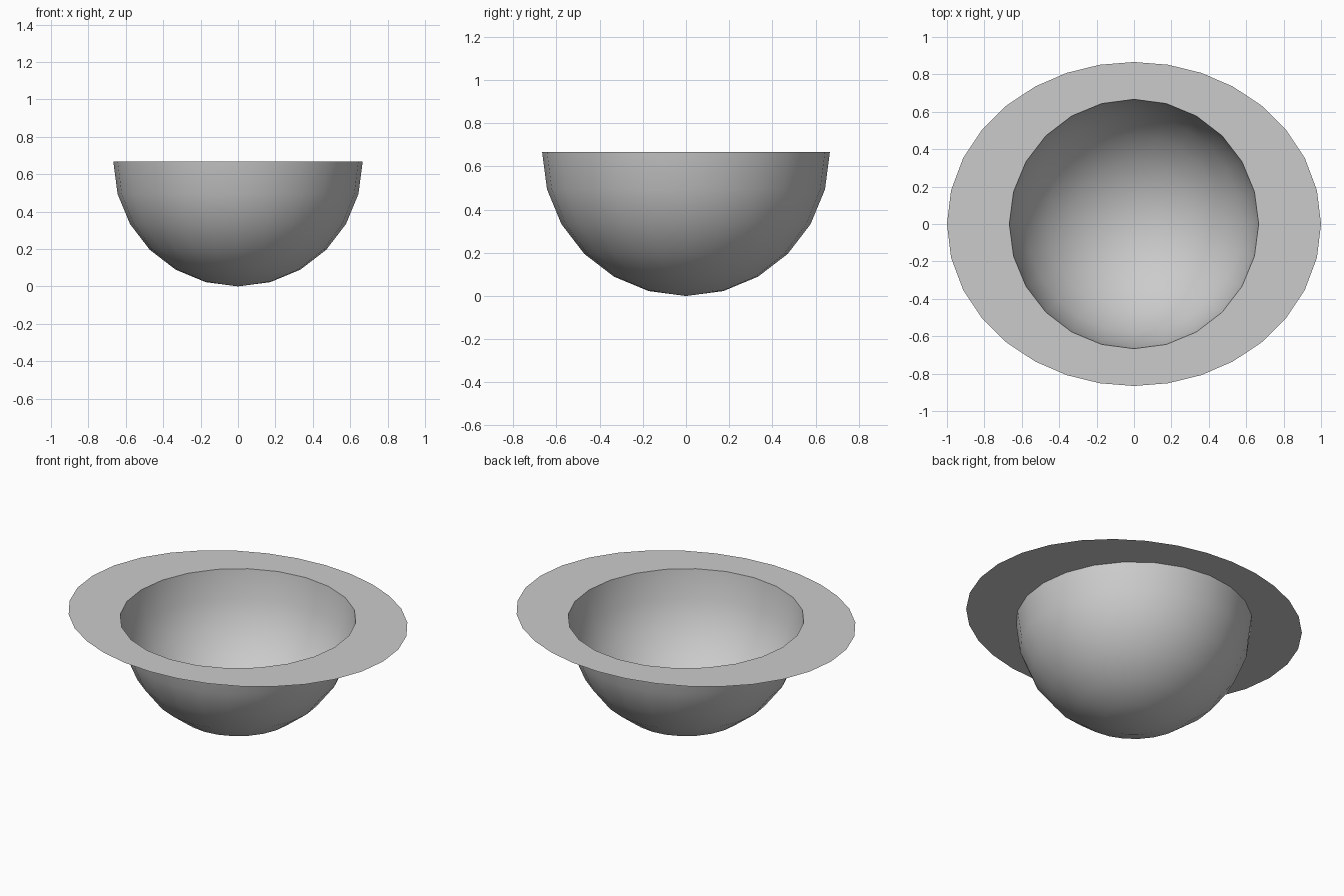
import bpy, bmesh
from math import sin, cos, pi

cube = bpy.data.objects.get("Cube")
if cube:
    bpy.data.objects.remove(cube, do_unlink=True)

RADIUS = 2 / 3
BOWL_SIDES, BRIM_SIDES = 24, 32
BRIM_X, BRIM_Y = 1.0, 0.866

grey = bpy.data.materials.new("light grey")
grey.use_nodes = True
colour = (0.6, 0.6, 0.6, 1)
grey.diffuse_color = colour
grey.node_tree.nodes["Principled BSDF"].inputs["Base Color"].default_value = colour


def add_object(name, bm):
    mesh = bpy.data.meshes.new(name)
    bm.to_mesh(mesh)
    bm.free()
    mesh.materials.append(grey)
    obj = bpy.data.objects.new(name, mesh)
    bpy.context.collection.objects.link(obj)
    return obj


def closed_loop(bm, points):
    verts = [bm.verts.new(p) for p in points]
    return [bm.edges.new((a, b)) for a, b in zip(verts, verts[1:] + verts[:1])]


# Bowl: open lower half of a sphere
bm = bmesh.new()
bmesh.ops.create_uvsphere(bm, u_segments=BOWL_SIDES, v_segments=BOWL_SIDES // 2, radius=RADIUS)
upper = [v for v in bm.verts if v.co.z > 0.01]
bmesh.ops.delete(bm, geom=upper, context="VERTS")
bmesh.ops.translate(bm, verts=bm.verts, vec=(0, 0, RADIUS))
for face in bm.faces:
    face.smooth = True
add_object("bowl", bm)

# Brim: flat oval sheet with a round hole, its outer points evenly spaced
bm = bmesh.new()
outer = []
for i in range(BRIM_SIDES):
    a = 2 * pi * i / BRIM_SIDES
    a -= 0.036 * sin(2 * a)
    outer.append((BRIM_X * sin(a), BRIM_Y * cos(a), RADIUS))
inner = []
for i in range(BOWL_SIDES):
    a = 2 * pi * i / BOWL_SIDES
    inner.append((RADIUS * sin(a), RADIUS * cos(a), RADIUS))
edges = closed_loop(bm, outer) + closed_loop(bm, inner)
bmesh.ops.triangle_fill(bm, edges=edges, use_beauty=True, normal=(0, 0, 1))
for face in bm.faces:
    face.normal_update()
    if face.normal.z < 0:
        face.normal_flip()
add_object("brim", bm)
